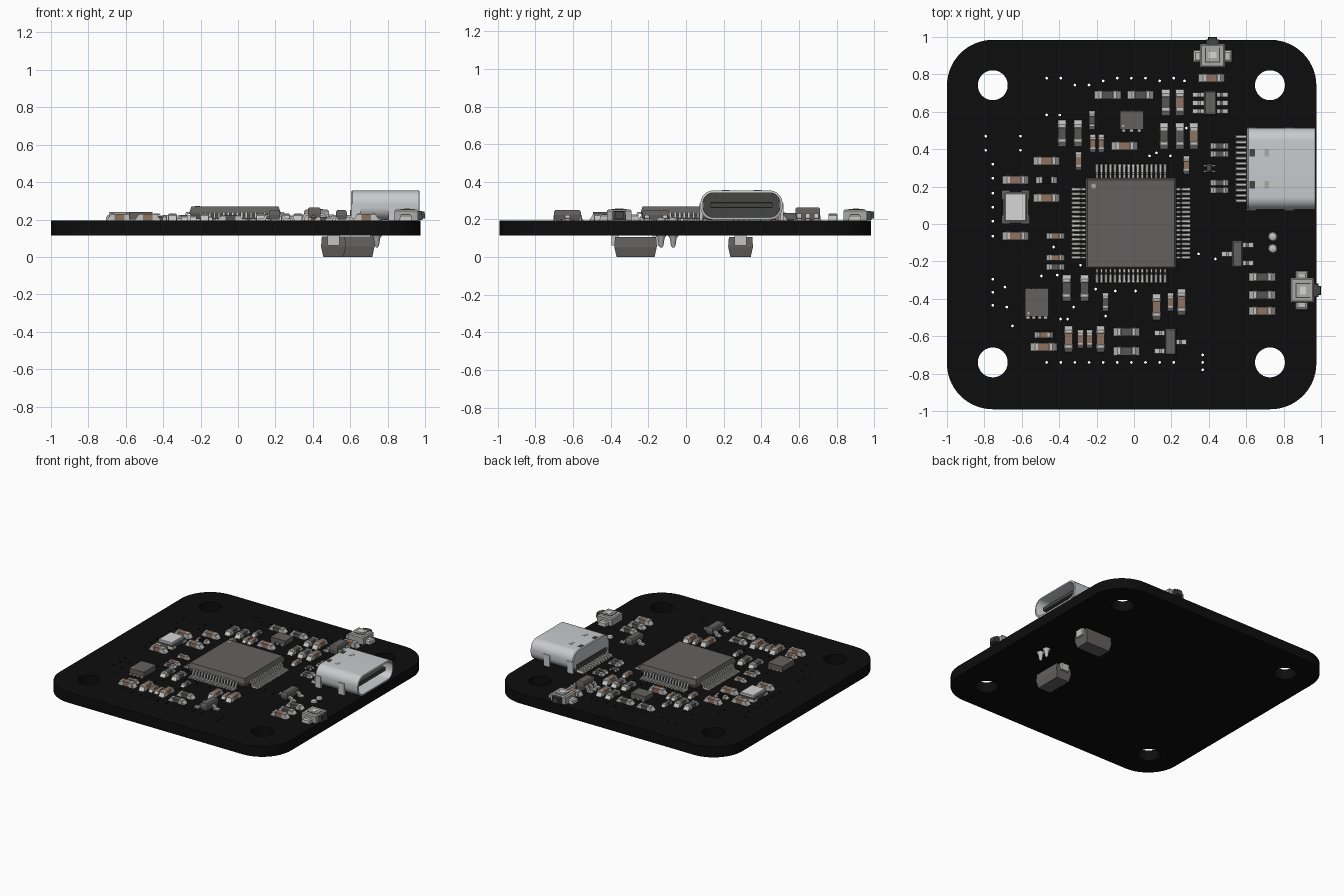
import bpy, bmesh, math
from mathutils import Matrix, Vector

if "Cube" in bpy.data.objects:
    bpy.data.objects.remove(bpy.data.objects["Cube"])

COLORS = {
    "board_black": (.004, .004, .004), "chip_gray": (.125, .12, .117),
    "resistor_gray": (.09, .09, .088), "capacitor_tan": (.27, .17, .12),
    "solder_silver": (.55, .55, .54), "shell_silver": (.58, .59, .61),
    "button_gray": (.40, .40, .395), "dark_plastic": (.06, .058, .056),
    "crystal_lid": (.66, .67, .66),
}
NAMES = list(COLORS)
MATS = []
for n, c in COLORS.items():
    m = bpy.data.materials.new(n)
    m.diffuse_color = (*c, 1)
    m.use_nodes = True
    m.node_tree.nodes["Principled BSDF"].inputs["Base Color"].default_value = m.diffuse_color
    MATS.append(m)
TOP, BOT = .195, .115          # board faces


def mesh(name, bm):
    bmesh.ops.recalc_face_normals(bm, faces=bm.faces)
    me = bpy.data.meshes.new(name)
    for m in MATS:
        me.materials.append(m)
    bm.to_mesh(me)
    bm.free()
    return me


def put(name, me, loc=(0, 0, 0), rot=0.0, scale=(1, 1, 1), smooth=False):
    ob = bpy.data.objects.new(name, me)
    bpy.context.collection.objects.link(ob)
    ob.location, ob.rotation_euler, ob.scale = loc, (0, 0, rot), scale
    if smooth:
        bpy.context.view_layer.objects.active = ob
        ob.select_set(True)
        bpy.ops.object.shade_smooth_by_angle(angle=math.radians(35))
        ob.select_set(False)
    return ob


def loft(bm, loops, mat, M=Matrix()):
    """Skin a list of closed loops and cap both ends."""
    idx = NAMES.index(mat)
    rings = [[bm.verts.new(M @ Vector(p)) for p in lp] for lp in loops]
    fs = [bm.faces.new(rings[0]), bm.faces.new(rings[-1])]
    for a, b in zip(rings, rings[1:]):
        n = len(a)
        fs += [bm.faces.new((a[i], a[(i + 1) % n], b[(i + 1) % n], b[i])) for i in range(n)]
    for f in fs:
        f.material_index = idx


def block(bm, mat, x0, x1, y0, y1, levels, M=Matrix()):
    """Box made from (z, inset) levels."""
    loft(bm, [[(x0 + i, y0 + i, z), (x1 - i, y0 + i, z), (x1 - i, y1 - i, z), (x0 + i, y1 - i, z)]
              for z, i in levels], mat, M)


def prism(bm, mat, pts, w, M=Matrix()):
    """Profile in x,z extruded along y."""
    loft(bm, [[(x, s * w / 2, z) for x, z in pts] for s in (-1, 1)], mat, M)


def disc(bm, mat, x, y, rings, n=16):
    loft(bm, [[(x + r * math.cos(2 * math.pi * k / n), y + r * math.sin(2 * math.pi * k / n), z)
               for k in range(n)] for z, r in rings], mat)


def rot_at(a, x=0, y=0):
    return Matrix.Rotation(a, 4, 'Z') @ Matrix.Translation((x, y, 0))


def rrect(w, h, r, n=10):
    return [(sx * (w / 2 - r) + r * math.cos(a0 + math.pi / 2 * k / n),
             sy * (h / 2 - r) + r * math.sin(a0 + math.pi / 2 * k / n))
            for sx, sy, a0 in ((1, 1, 0), (-1, 1, math.pi / 2), (-1, -1, math.pi), (1, -1, 1.5 * math.pi))
            for k in range(n + 1)]


# circuit board: filled outline with mounting holes and vias
def circle(x, y, r, n):
    return [(x + r * math.cos(2 * math.pi * k / n), y + r * math.sin(2 * math.pi * k / n)) for k in range(n)]


outline = [(x - .0125, y - .003) for x, y in rrect(1.975, 1.975, .245, 14)]
loops = [outline] + [circle(x, y, .08, 40) for x in (-.755, .727) for y in (-.74, .742)]
vias = [(-.467 + .0755 * k, -.74) for k in range(10)]
vias += [(.367, y) for y in (-.7, -.74, -.78)]
vias += [(-.467 + .0755 * k, y) for k, y in enumerate((.78, .78, .743, .743, .765, .78, .78, .78, .765, .78))]
vias += [(.27, .765)] + [(-.755, y) for y in (.32, .245, .165, .09, .015, -.065, -.295, -.365, -.435)]
vias += [(x, y) for x in (-.793, -.607) for y in (.47, .395)]
vias += [(-.69, -.337), (-.68, -.444), (-.65, -.545), (-.467, .583), (-.397, .583), (-.495, -.278),
         (-.41, -.273), (-.43, -.123), (-.286, -.22), (-.323, -.444), (-.393, -.508), (-.355, -.508),
         (-.205, -.348), (-.1, -.358), (-.152, -.492), (.008, -.358), (.083, .364), (.12, .38),
         (.195, .364), (.28, .513), (.345, -.16), (.435, -.187)]
loops += [circle(x, y, .0075, 8) for x, y in vias]
cu = bpy.data.curves.new("board_outline", 'CURVE')
cu.dimensions, cu.fill_mode, cu.extrude = '2D', 'BOTH', (TOP - BOT) / 2
for lp in loops:
    sp = cu.splines.new('POLY')
    sp.points.add(len(lp) - 1)
    for p, (x, y) in zip(sp.points, lp):
        p.co = (x, y, 0, 1)
    sp.use_cyclic_u = True
tmp = bpy.data.objects.new("board_outline", cu)
bpy.context.collection.objects.link(tmp)
me = bpy.data.meshes.new_from_object(tmp.evaluated_get(bpy.context.evaluated_depsgraph_get()))
bpy.data.objects.remove(tmp)
me.materials.clear()
me.materials.append(MATS[0])
put("circuit_board", me, (0, 0, (TOP + BOT) / 2), smooth=True)


# two-terminal chips (long along x), shared meshes
def chip_mesh(name, body, h):
    bm = bmesh.new()
    block(bm, body, -.034, .034, -.022, .022, [(0, 0), (h - .002, 0)])
    for a in (0, math.pi):
        block(bm, "solder_silver", .026, .052, -.024, .024, [(0, 0), (h - .005, 0), (h, .005)], rot_at(a))
        prism(bm, "solder_silver", [(.045, 0), (.07, 0), (.067, .006), (.052, h * .75), (.045, h * .75)],
              .044, rot_at(a))
    return mesh(name, bm)


cap, res = chip_mesh("capacitor", "capacitor_tan", .036), chip_mesh("resistor", "resistor_gray", .03)
blk = chip_mesh("black_resistor", "board_black", .028)
H, V = 0, math.pi / 2
groups = [
    ("capacitor", cap, H, 1, [(.415, .78), (-.05, .417), (-.467, .337), (-.633, .235), (-.467, .139),
                              (-.633, -.064), (-.483, -.658), (.686, -.465)]),
    ("capacitor", cap, V, 1, [(.245, .65), (.32, .47), (.12, -.444), (.254, -.417), (-.35, -.615), (-.179, -.615)]),
    ("small_capacitor", cap, H, .7, [(-.42, -.064), (-.42, -.18), (-.483, -.594)]),
    ("small_capacitor", cap, V, .7, [(-.22, .43), (-.175, .43), (-.297, .337), (.28, .315), (.195, -.417),
                                     (-.286, -.615), (-.238, -.615)]),
    ("resistor", res, H, 1, [(-.14, .69), (.035, .69), (-.04, -.578), (-.04, -.68), (.686, -.283), (.686, -.38)]),
    ("resistor", res, V, 1, [(.17, .65), (-.385, .485), (-.3, .485), (.16, .47), (.245, .47),
                             (-.36, -.342), (-.264, -.342)]),
    ("small_resistor", res, H, .7, [(-.42, -.23), (.457, .417), (.457, .374), (.457, .22), (.457, .18)]),
    ("small_resistor", res, V, .7, [(-.225, .555), (-.152, -.417)]),
    ("black_resistor", blk, H, .8, [(-.467, .235)]),
]
for name, me, r, s, spots in groups:
    for x, y in spots:
        put(name, me, (x, y, TOP), r, (s, s, s))


def lead(r0, r1, z):
    """Gull-wing lead profile from body edge r0 to foot tip r1."""
    k = r0 + (r1 - r0) * .3
    return [(r0 - .01, z), (k, z), (k + .012, .207), (r1, .205), (r1, .195), (k, .195),
            (k - .008, z - .01), (r0 - .01, z - .01)]


# main processor with four rows of leads
bm = bmesh.new()
block(bm, "chip_gray", -.243, .243, -.243, .243, [(.203, .01), (.232, 0), (.24, 0), (.27, .01)])
disc(bm, "button_gray", -.2, .2, [(.268, .013), (.2715, .013)])
for side in range(4):
    for k in range(16):
        M = rot_at(side * math.pi / 2, 0, (k - 7.5) * .0243)
        prism(bm, "solder_silver", lead(.243, .305, .24), .012, M)
        block(bm, "solder_silver", .272, .318, -.008, .008, [(.195, 0), (.203, .002)], M)
put("processor", mesh("processor", bm), (-.016, .003, 0))


# small leaded packages: leads given as (side, y)
def package(name, x, y, w, l, top, reach, leads):
    bm = bmesh.new()
    mid = (.2 + top) / 2
    block(bm, "chip_gray", -w / 2, w / 2, -l / 2, l / 2, [(.2, .005), (mid, 0), (top - .008, .002), (top, .008)])
    for s, ly in leads:
        a = 0 if s > 0 else math.pi
        prism(bm, "solder_silver", lead(w / 2, reach, mid), .024 * l / .13, rot_at(a, 0, s * ly))
    put(name, mesh(name, bm), (x, y, 0))


package("six_lead_regulator", .408, .647, .07, .132, .265, .095, [(s, k * .045) for s in (-1, 1) for k in (-1, 0, 1)])
package("lower_transistor", .195, -.63, .062, .145, .25, .086, [(-1, .048), (-1, -.048), (1, 0)])
package("right_transistor", .553, -.16, .06, .145, .25, .085, [(1, .048), (1, -.048), (-1, 0)])
package("tiny_diode_array", .403, .297, .03, .045, .222, .03, [(s, k * .015) for s in (-1, 1) for k in (-1, 1)])


# flat leadless chips
def flat_chip(name, x, y, w, l, top, pads):
    bm = bmesh.new()
    block(bm, "chip_gray", -w / 2, w / 2, -l / 2, l / 2, [(.2, 0), (top, 0)])
    for k in range(pads):
        px = (k + .5) / pads * w - w / 2
        for s in (-1, 1):
            yy = s * l / 2
            block(bm, "solder_silver", px - .01, px + .01, yy - .012, yy + .002, [(.195, 0), (.204, 0)])
    disc(bm, "solder_silver", -w / 2 + .018, -l / 2 + .018, [(top - .002, .006), (top + .001, .006)], 10)
    put(name, mesh(name, bm), (x, y, 0))


flat_chip("memory_chip", -.52, -.42, .125, .15, .24, 4)
flat_chip("motion_sensor", -.013, .555, .125, .1, .235, 3)

# crystal with bright lid
bm = bmesh.new()
block(bm, "chip_gray", -.068, .068, -.085, .085, [(.2, 0), (.222, 0)])
block(bm, "crystal_lid", -.058, .058, -.075, .075, [(.222, 0), (.236, 0), (.24, .004)])
for sx in (-1, 1):
    for sy in (-1, 1):
        block(bm, "solder_silver", sx * .052 - .022, sx * .052 + .022, sy * .066 - .024, sy * .066 + .024,
              [(.195, 0), (.215, .003)])
put("crystal", mesh("crystal", bm), (-.633, .09, 0))

# port: hollow rounded shell, tongue, feet and contacts
bm = bmesh.new()
PY, PZ = .295, .276
def ring(x, inset):
    return [(x, PY + a, PZ + b) for a, b in rrect(.435 - 2 * inset, .156 - 2 * inset, .068 - inset)]
loft(bm, [ring(.605, .006), ring(.611, 0), ring(.968, 0), ring(.97, .003), ring(.97, .012), ring(.966, .014),
          ring(.66, .014)], "shell_silver")
for s in (-1, 1):
    for x in (.63, .83):
        block(bm, "shell_silver", x - .025, x + .025, PY + s * .214 - .008, PY + s * .214 + .008, [(.17, 0), (.285, 0)])
    for x, w in ((.632, .014), (.71, .012)):      # latch slots on the roof
        block(bm, "dark_plastic" if x < .7 else "button_gray", x - w, x + w, PY + s * .085 - .02, PY + s * .085 + .02,
              [(.35, 0), (.3555, 0)])
put("port_shell", mesh("port_shell", bm), smooth=True)
bm = bmesh.new()
block(bm, "dark_plastic", .655, .94, PY - .165, PY + .165, [(.26, .004), (.264, 0), (.288, 0), (.292, .004)])
loft(bm, [ring(.655, .0145), ring(.69, .0145)], "dark_plastic")
block(bm, "dark_plastic", .6, .65, PY - .18, PY + .18, [(.197, 0), (.25, 0)])
put("port_tongue", mesh("port_tongue", bm))
bm = bmesh.new()
for k in range(13):
    y = PY + (k - 6) * .0285
    block(bm, "solder_silver", .543, .61, y - .009, y + .009, [(.195, 0), (.214, .003)])
put("port_contacts", mesh("port_contacts", bm))

# side-press buttons, facing local +y
bm = bmesh.new()
block(bm, "button_gray", -.066, .066, -.064, .062, [(.195, 0), (.245, 0), (.253, .008)])
block(bm, "solder_silver", -.104, .104, -.036, .03, [(.195, 0), (.218, .002), (.226, .012)])
block(bm, "dark_plastic", -.04, .04, -.036, .044, [(.25, 0), (.2545, 0)])
block(bm, "button_gray", -.034, .034, -.03, .044, [(.25, 0), (.256, 0)])
block(bm, "crystal_lid", -.022, .022, -.012, .02, [(.25, 0), (.258, 0)])
block(bm, "dark_plastic", -.036, .036, .05, .086, [(.198, 0), (.246, .002)])
block(bm, "dark_plastic", -.024, .024, .08, .1, [(.205, 0), (.242, .002)])
button = mesh("side_button", bm)
put("top_button", button, (.42, .9, 0))
put("right_button", button, (.9, -.355, 0), -math.pi / 2)

# diodes hanging under the board (long along x)
bm = bmesh.new()
block(bm, "chip_gray", -.113, .113, -.066, .066, [(0, .012), (.055, 0), (.108, .004)])
for a in (0, math.pi):
    block(bm, "solder_silver", .09, .128, -.032, .032, [(.062, 0), (.116, 0)], rot_at(a))
diode = mesh("underside_diode", bm)
put("underside_diode_rear", diode, (.617, .29, 0))
put("underside_diode_front", diode, (.51, -.268, 0), math.pi / 2)

# through-hole battery pins with solder cones
bm = bmesh.new()
for y in (-.068, -.132):
    disc(bm, "solder_silver", .742, y, [(.05, .004), (.06, .012), (.1, .018), (.115, .028), (.195, .025),
                                        (.207, .02), (.213, .008)])
put("through_pins", mesh("through_pins", bm), smooth=True)
